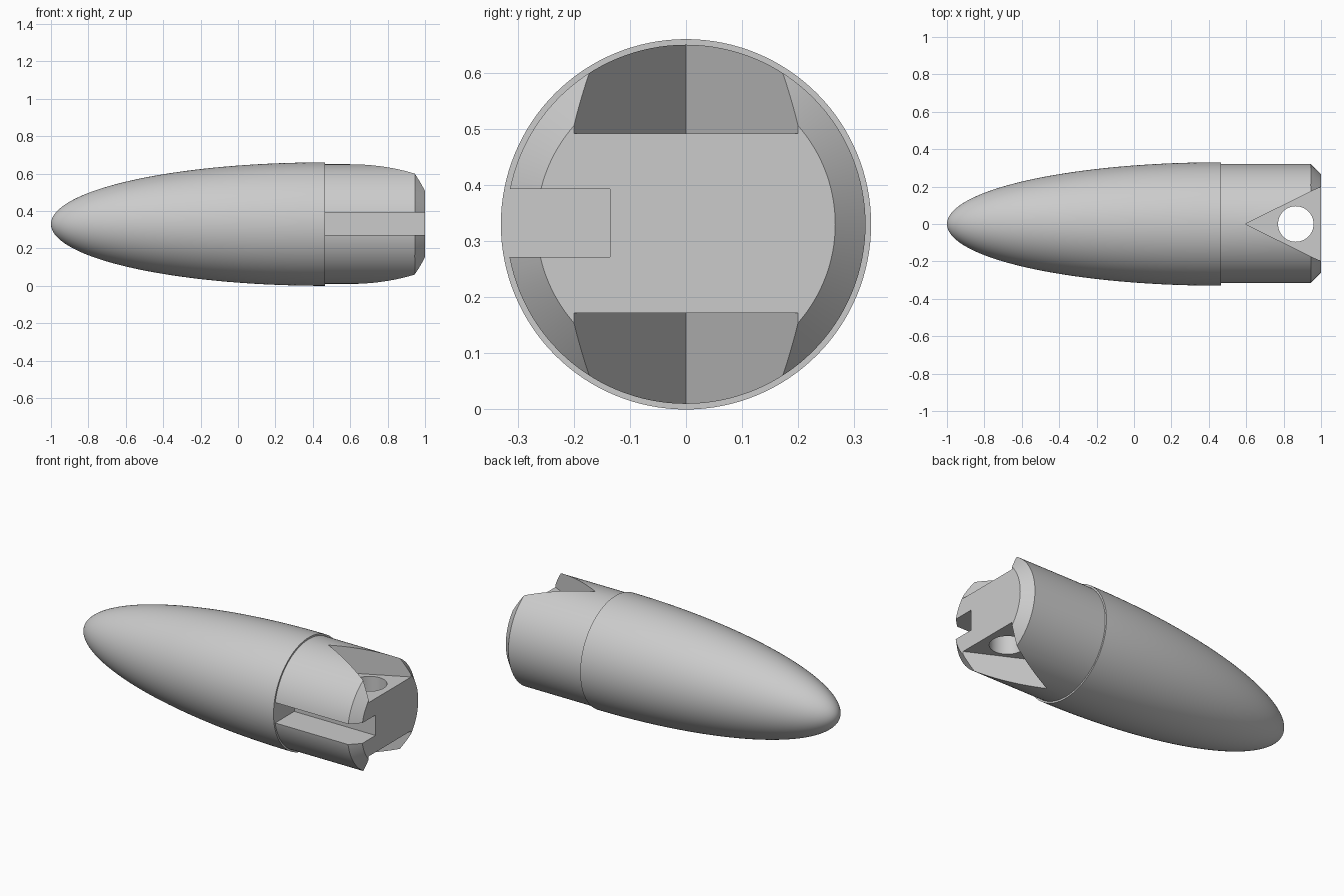
import bpy, bmesh, math
from mathutils import Matrix, Vector

if "Cube" in bpy.data.objects:
    bpy.data.objects.remove(bpy.data.objects["Cube"], do_unlink=True)

AXIS_Z = 0.33      # height of the long axis
STEP_X = 0.465     # where the nose shell meets the tail
SIDES = 128

grey = bpy.data.materials.new("plain grey")
grey.use_nodes = True
colour = (0.6, 0.6, 0.6, 1)
grey.diffuse_color = colour
grey.node_tree.nodes["Principled BSDF"].inputs["Base Color"].default_value = colour


def add_object(name, bm):
    bmesh.ops.recalc_face_normals(bm, faces=bm.faces)
    mesh = bpy.data.meshes.new(name)
    bm.to_mesh(mesh)
    bm.free()
    mesh.materials.append(grey)
    obj = bpy.data.objects.new(name, mesh)
    bpy.context.collection.objects.link(obj)
    return obj


def revolve(name, profile):
    """Turn (x, radius) points about the long axis."""
    bm = bmesh.new()
    verts = [bm.verts.new((x, 0, AXIS_Z + r)) for x, r in profile]
    edges = [bm.edges.new(pair) for pair in zip(verts, verts[1:])]
    bmesh.ops.spin(bm, geom=verts + edges, cent=(0, 0, AXIS_Z), axis=(1, 0, 0),
                   angle=math.tau, steps=SIDES, use_merge=True)
    bmesh.ops.remove_doubles(bm, verts=bm.verts, dist=1e-5)
    # Close the flat tail end
    rim = [e for e in bm.edges if e.is_boundary]
    bmesh.ops.contextual_create(bm, geom=rim)
    return add_object(name, bm)


def prism(name, outline, z0, z1):
    """Extrude an (x, y) outline upwards."""
    bm = bmesh.new()
    face = bm.faces.new([bm.verts.new((x, y, z0)) for x, y in outline])
    top = bmesh.ops.extrude_face_region(bm, geom=[face])["geom"]
    bmesh.ops.translate(bm, vec=(0, 0, z1 - z0),
                        verts=[v for v in top if isinstance(v, bmesh.types.BMVert)])
    return add_object(name, bm)


# Elliptical nose, small step, straight tail and end chamfer
length = STEP_X + 1
profile = []
for i in range(49):
    a = math.pi / 2 * i / 48
    profile.append((STEP_X - length * math.cos(a), 0.33 * math.sin(a)))
profile += [(STEP_X, 0.32), (0.945, 0.32), (1.0, 0.266)]
body = revolve("bullet_body", profile)

# Wedge notches above and below, side slot, and cross hole
wedge = [(0.595, 0), (1.1, -0.249), (1.1, 0.249)]
slot = [(STEP_X, -0.5), (1.1, -0.5), (1.1, -0.135), (STEP_X, -0.135)]
hole = [(0.865 + 0.095 * math.cos(math.tau * i / 64),
         0.095 * math.sin(math.tau * i / 64)) for i in range(64)]
cutters = [
    prism("top_notch_cutter", wedge, 0.492, 0.8),
    prism("bottom_notch_cutter", wedge, -0.2, 0.172),
    prism("side_slot_cutter", slot, 0.272, 0.393),
    prism("cross_hole_cutter", hole, -0.3, 0.9),
]
bpy.ops.object.select_all(action="DESELECT")
bpy.context.view_layer.objects.active = body
body.select_set(True)
for cutter in cutters:
    cutter.hide_render = True
    mod = body.modifiers.new(cutter.name, "BOOLEAN")
    mod.operation = "DIFFERENCE"
    mod.solver = "EXACT"
    mod.object = cutter
    bpy.ops.object.modifier_apply(modifier=mod.name)
    bpy.data.objects.remove(cutter, do_unlink=True)

bpy.ops.object.shade_smooth_by_angle(angle=math.radians(25))
